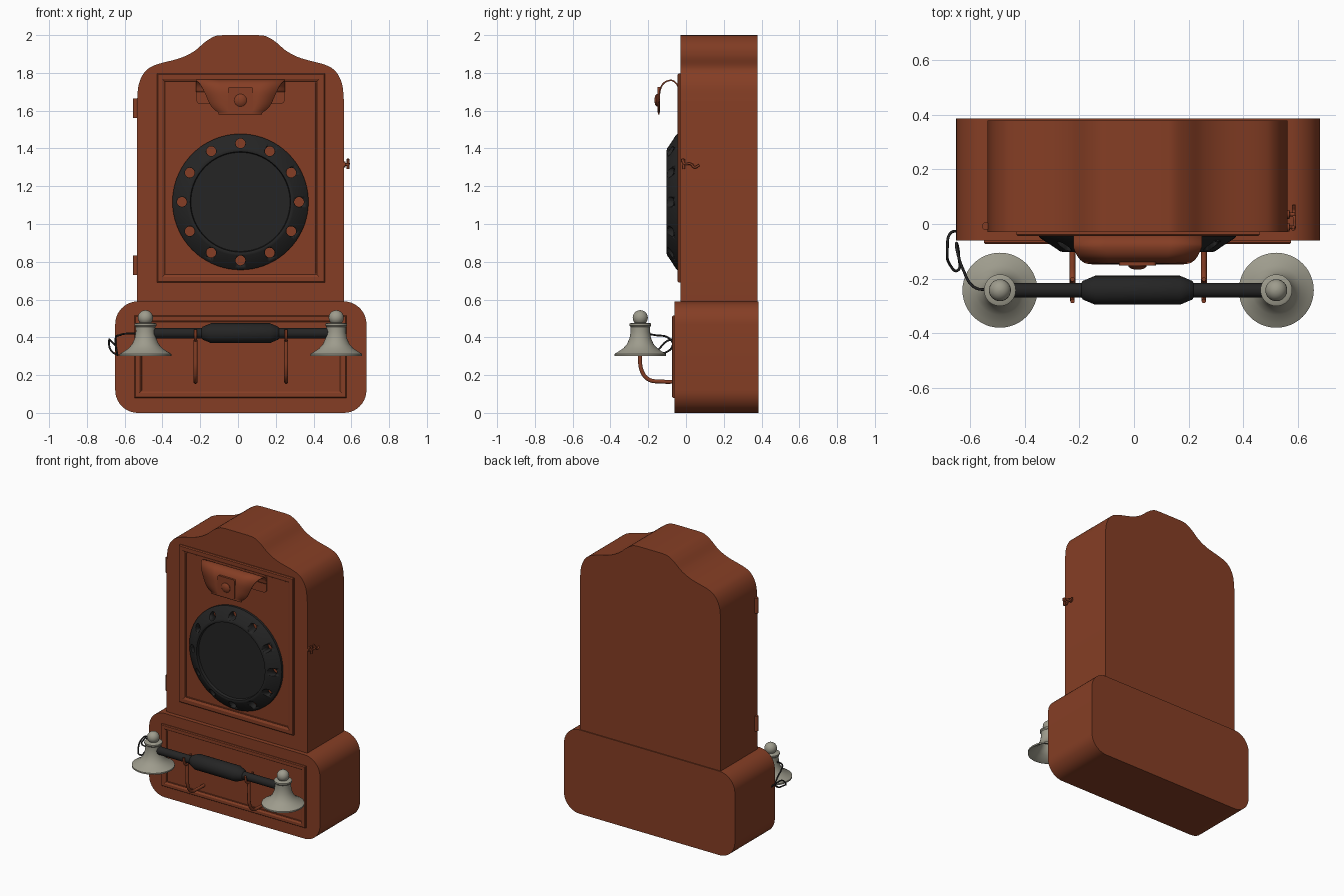
import bpy, bmesh, math
from mathutils import Vector

if "Cube" in bpy.data.objects:
    bpy.data.objects.remove(bpy.data.objects["Cube"])

CX = 0.013  # centre line of the cabinet
TAU = 2 * math.pi


def material(name, rgb):
    m = bpy.data.materials.new(name)
    m.use_nodes = True
    m.diffuse_color = (*rgb, 1)
    bsdf = next(n for n in m.node_tree.nodes if n.type == 'BSDF_PRINCIPLED')
    bsdf.inputs["Base Color"].default_value = (*rgb, 1)
    return m


WOOD = material("reddish_brown", (0.235, 0.048, 0.018))
BLACK = material("black", (0.018, 0.018, 0.018))
METAL = material("warm_grey", (0.34, 0.33, 0.265))


def finish(name, bm, mat, angle=35):
    bmesh.ops.recalc_face_normals(bm, faces=bm.faces)
    me = bpy.data.meshes.new(name)
    bm.to_mesh(me)
    bm.free()
    me.materials.append(mat)
    me.shade_smooth()
    me.set_sharp_from_angle(angle=math.radians(angle))
    ob = bpy.data.objects.new(name, me)
    bpy.context.collection.objects.link(ob)
    return ob


def loft(bm, rings, wrap=False):
    """Skin closed rings of equal length; cap the ends or join last to first."""
    rows = [[bm.verts.new(p) for p in r] for r in rings]
    pairs = list(zip(rows, rows[1:])) + ([(rows[-1], rows[0])] if wrap else [])
    for a, b in pairs:
        for i in range(len(a)):
            j = (i + 1) % len(a)
            bm.faces.new((a[i], a[j], b[j], b[i]))
    if not wrap:
        bm.faces.new(rows[0])
        bm.faces.new(rows[-1])


def prism(name, outline, y0, y1, mat):
    bm = bmesh.new()
    loft(bm, [[(x, y, z) for x, z in outline] for y in (y0, y1)])
    return finish(name, bm, mat)


def lathe_into(bm, profile, centre, axis, n):
    """Turn (radius, height) points about the given axis."""
    c = Vector(centre)

    def point(r, h, t):
        a, b = r * math.cos(t), r * math.sin(t)
        return c + Vector({'x': (h, a, b), 'y': (a, h, b), 'z': (a, b, h)}[axis])
    loft(bm, [[point(r, h, TAU * i / n) for i in range(n)] for r, h in profile])


def lathe(name, profile, centre, axis, mat, n=48):
    bm = bmesh.new()
    lathe_into(bm, profile, centre, axis, n)
    return finish(name, bm, mat)


def rounded(x0, x1, z0, z1, r, n=10):
    pts = []
    for k, (x, z) in enumerate([(x1 - r, z1 - r), (x0 + r, z1 - r), (x0 + r, z0 + r), (x1 - r, z0 + r)]):
        for i in range(n + 1):
            t = (k + i / n) * math.pi / 2
            pts.append((x + r * math.cos(t), z + r * math.sin(t)))
    return pts


def tube(name, pts, radius, mat):
    cu = bpy.data.curves.new(name, 'CURVE')
    cu.dimensions = '3D'
    cu.bevel_depth = radius
    cu.bevel_resolution = 3
    cu.resolution_u = 8
    cu.use_fill_caps = True
    s = cu.splines.new('BEZIER')
    s.bezier_points.add(len(pts) - 1)
    for bp, p in zip(s.bezier_points, pts):
        bp.co = p
        bp.handle_left_type = bp.handle_right_type = 'AUTO'
    cu.materials.append(mat)
    ob = bpy.data.objects.new(name, cu)
    bpy.context.collection.objects.link(ob)


def spline(pts, n=6):
    """Catmull-Rom smoothing of a short list of 2D points."""
    p = [Vector(q) for q in pts]
    p = [2 * p[0] - p[1]] + p + [2 * p[-1] - p[-2]]
    out = []
    for a, b, c, d in zip(p, p[1:], p[2:], p[3:]):
        for i in range(n):
            t = i / n
            out.append(0.5 * (2 * b + (c - a) * t + (2 * a - 5 * b + 4 * c - d) * t * t
                              + (3 * b - a - 3 * c + d) * t ** 3))
    return out + [p[-2]]


# Upper cabinet with a shaped crest
crest = spline([(0.548, 1.65), (0.538, 1.74), (0.506, 1.805), (0.45, 1.842), (0.32, 1.878),
                (0.245, 1.915), (0.185, 1.965), (0.135, 1.994), (0.09, 2.0)])
half = [Vector((0.548, 0.585))] + crest
outline = [(CX + p.x, p.y) for p in half] + [(CX - p.x, p.y) for p in reversed(half)]
prism("upper_cabinet", outline, -0.03, 0.378, WOOD)

# Lower cabinet
prism("lower_cabinet", rounded(-0.65, 0.68, 0, 0.59, 0.12), -0.06, 0.385, WOOD)


# Raised mouldings on both fronts
def moulding(name, x0, x1, z0, z1, y, s):
    profile = [(0, 0.005), (0, -0.008), (0.006, -0.014), (0.03, -0.014), (0.04, -0.009),
               (0.043, -0.004), (0.048, -0.004), (0.05, 0.005)]
    bm = bmesh.new()
    loft(bm, [[(x0 + d * s, y + h, z0 + d * s), (x1 - d * s, y + h, z0 + d * s),
               (x1 - d * s, y + h, z1 - d * s), (x0 + d * s, y + h, z1 - d * s)] for d, h in profile], wrap=True)
    finish(name, bm, WOOD, 20)


moulding("upper_moulding", -0.43, 0.46, 0.69, 1.797, -0.03, 1)
moulding("lower_moulding", -0.548, 0.574, 0.08, 0.515, -0.06, 0.8)

# Round black speaker ring with twelve through holes
ring = lathe("speaker_ring", [(0.36, -0.028), (0.36, -0.046), (0.352, -0.054), (0.285, -0.099), (0.275, -0.102),
                              (0.266, -0.1), (0.262, -0.08)], (CX, 0, 1.117), 'y', BLACK, 72)
bm = bmesh.new()
for i in range(12):
    t = TAU * i / 12
    lathe_into(bm, [(0.026, -0.2), (0.026, 0.01)],
               (CX + 0.31 * math.cos(t), 0, 1.117 + 0.31 * math.sin(t)), 'y', 20)
cutter = finish("hole_cutter", bm, BLACK)
cutter.hide_render = True
mod = ring.modifiers.new("holes", 'BOOLEAN')
mod.object = cutter
mod.solver = 'EXACT'
bpy.context.view_layer.objects.active = ring
bpy.ops.object.modifier_apply(modifier=mod.name)
bpy.data.objects.remove(cutter)

# Curved hood: an arched sheet that narrows towards its lower front edge
arch = spline([(-0.036, 1.70), (-0.045, 1.735), (-0.075, 1.76), (-0.115, 1.748), (-0.137, 1.71),
               (-0.143, 1.65), (-0.144, 1.6), (-0.144, 1.58)], 4)
bm = bmesh.new()
rows = []
for y, z in arch:
    w = 0.235
    if y < -0.075:
        k = min(1, max(0, (1.76 - z) / 0.17))
        w = 0.235 - 0.085 * k ** 0.65 - 0.035 * k ** 8
    rows.append([bm.verts.new((CX + w * u, y, z)) for u in (-1, -0.5, 0, 0.5, 1)])
for a, b in zip(rows, rows[1:]):
    for i in range(4):
        bm.faces.new((a[i], a[i + 1], b[i + 1], b[i]))
hood = finish("hood", bm, WOOD, 60)
thick = hood.modifiers.new("thickness", 'SOLIDIFY')
thick.thickness = 0.008
thick.offset = 0
prism("hood_back_plate", rounded(-0.222, 0.248, 1.635, 1.76, 0.025, 5), -0.038, -0.028, WOOD)
prism("hood_front_plate", rounded(CX - 0.067, CX + 0.067, 1.59, 1.725, 0.012, 4), -0.152, -0.138, WOOD)
lathe("hood_screw", [(0.033, -0.15), (0.033, -0.156), (0.024, -0.163), (0.008, -0.167)],
      (CX, 0, 1.655), 'y', WOOD, 24)

# Door hinges and side latch
for name, z in (("upper_hinge", 1.56), ("lower_hinge", 0.73)):
    lathe(name, [(0.014, 0), (0.014, 0.104)], (-0.542, -0.008, z), 'z', WOOD, 16)
for name, y in (("latch_front_screw", -0.012), ("latch_back_screw", 0.035)):
    lathe(name, [(0.016, 0), (0.016, 0.01), (0.007, 0.012), (0.007, 0.03)], (0.558, y, 1.315), 'x', WOOD, 16)
tube("latch_hook", [(0.582, -0.02, 1.345), (0.586, -0.01, 1.32), (0.586, 0.025, 1.318),
                    (0.584, 0.045, 1.3), (0.584, 0.07, 1.312)], 0.006, WOOD)
tube("latch_pin", [(0.582, -0.012, 1.29), (0.582, -0.012, 1.345)], 0.007, WOOD)

# Handset bar with a thicker grip
YB, ZB = -0.242, 0.422
lathe("handset_bar", [(0.027, -0.5), (0.027, -0.205), (0.034, -0.2), (0.053, -0.155), (0.053, 0.155),
                      (0.034, 0.2), (0.027, 0.205), (0.027, 0.5)], (CX, YB, ZB), 'x', BLACK, 32)

# Flared bells with ball tops at both ends of the bar
bell_profile = [(0.137, 0.302), (0.137, 0.312), (0.12, 0.322), (0.09, 0.342), (0.07, 0.365), (0.057, 0.395),
                (0.051, 0.43), (0.052, 0.455), (0.058, 0.462), (0.058, 0.472), (0.05, 0.476), (0.022, 0.478)]
ball = [(0.04 * math.cos(t), 0.504 + 0.04 * math.sin(t))
        for t in (math.radians(-45 + 133 * i / 9) for i in range(10))]
inside = [(0.004, 0.4), (0.042, 0.395), (0.058, 0.36), (0.08, 0.335), (0.125, 0.305)]
for name, x in (("right_bell", -0.49), ("left_bell", 0.52)):
    lathe(name, inside + bell_profile + ball, (x, YB, 0), 'z', METAL)

# Cradle arms rising from the lower cabinet to a fork under the bar
for name, x in (("right_cradle_arm", -0.225), ("left_cradle_arm", 0.255)):
    tube(name, [(x, -0.05, 0.165), (x, -0.13, 0.166), (x, -0.2, 0.178), (x, -0.235, 0.225),
                (x, -0.243, 0.3), (x, -0.243, 0.385)], 0.011, WOOD)
    fork = [(x, YB + 0.038 * math.cos(t), ZB - 0.038 * math.sin(t))
            for t in (math.pi * i / 6 for i in range(7))]
    tube(name + "_fork", [(x, YB + 0.04, ZB + 0.02)] + fork + [(x, YB - 0.04, ZB + 0.02)], 0.008, WOOD)

# Looping cord
tube("cord", [(-0.53, -0.242, 0.42), (-0.585, -0.23, 0.42), (-0.625, -0.165, 0.412), (-0.648, -0.09, 0.395),
              (-0.648, -0.07, 0.36), (-0.64, -0.12, 0.315), (-0.645, -0.17, 0.31), (-0.672, -0.15, 0.33),
              (-0.682, -0.09, 0.385), (-0.672, -0.035, 0.38), (-0.64, -0.025, 0.35)], 0.005, BLACK)
